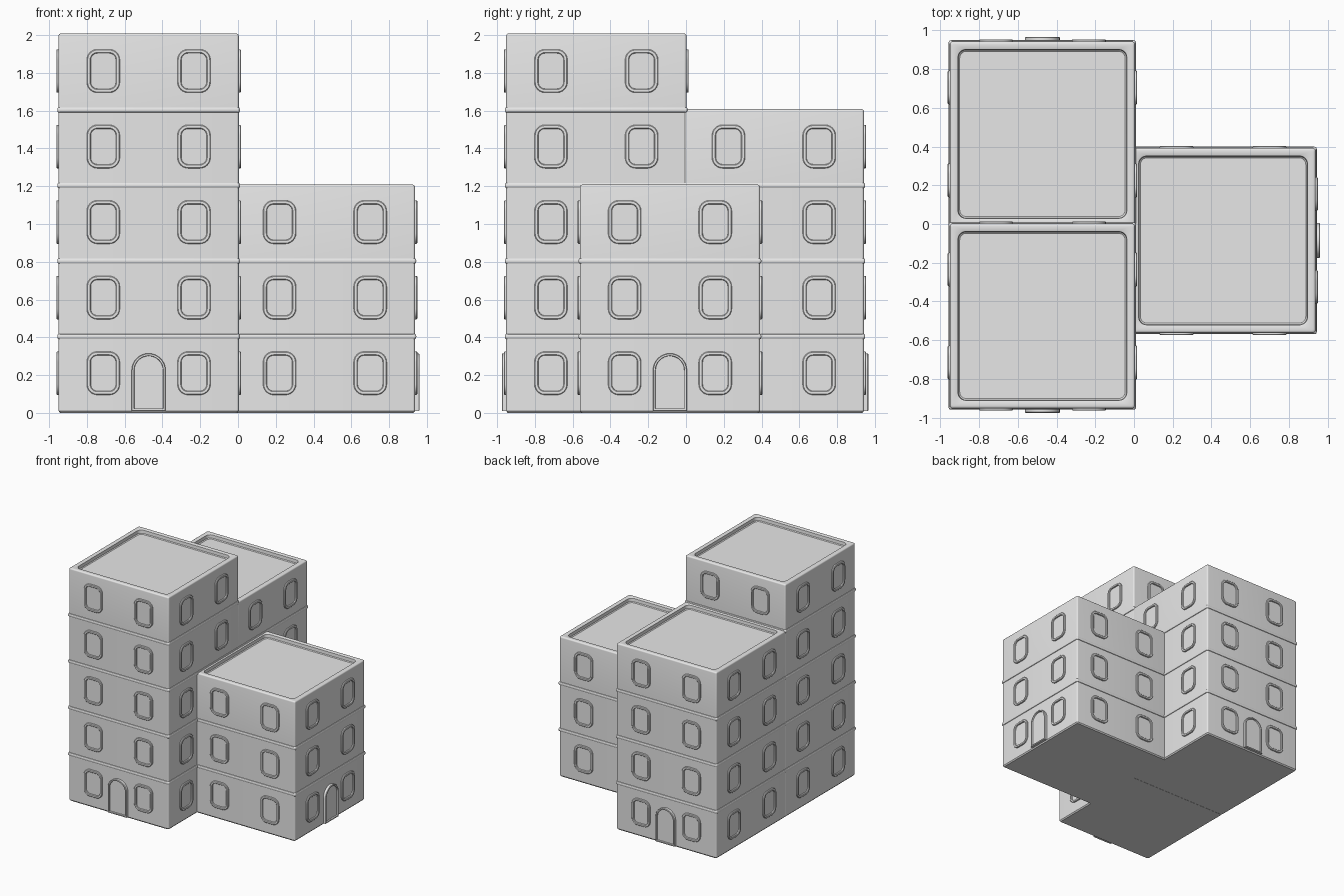
import bpy, bmesh, math
from mathutils import Matrix, Vector

if "Cube" in bpy.data.objects:
    bpy.data.objects.remove(bpy.data.objects["Cube"])

grey = bpy.data.materials.new("plain grey")
grey.use_nodes = True
colour = (0.8, 0.8, 0.8, 1)
grey.diffuse_color = colour
grey.node_tree.nodes["Principled BSDF"].inputs["Base Color"].default_value = colour

FLOOR = 0.4
HALF = 0.477


def rounded_rect(w, h, r, steps=6):
    """Counter-clockwise outline centred on the origin."""
    pts = []
    for k, (sx, sy) in enumerate([(1, 1), (-1, 1), (-1, -1), (1, -1)]):
        for i in range(steps + 1):
            a = math.pi / 2 * (k + i / steps)
            pts.append((sx * (w / 2 - r) + r * math.cos(a),
                        sy * (h / 2 - r) + r * math.sin(a)))
    return pts


def arch(w, h, inset, steps=16):
    """Arched outline standing on the baseline, inset all round."""
    r = w / 2 - inset
    pts = [(-r, inset), (r, inset)]
    for i in range(steps + 1):
        a = math.pi * i / steps
        pts.append((r * math.cos(a), h - w / 2 + r * math.sin(a)))
    return pts


def loft(name, loops):
    """Skin a list of (outline, depth) loops and cap both ends."""
    bm = bmesh.new()
    rings = [[bm.verts.new((x, y, d)) for x, y in pts] for pts, d in loops]
    n = len(rings[0])
    for a, b in zip(rings, rings[1:]):
        for i in range(n):
            j = (i + 1) % n
            bm.faces.new((a[i], a[j], b[j], b[i]))
    bm.faces.new(rings[0][::-1])
    bm.faces.new(rings[-1])
    mesh = bpy.data.meshes.new(name)
    bm.to_mesh(mesh)
    bm.free()
    mesh.materials.append(grey)
    return mesh


def place(name, mesh, matrix):
    ob = bpy.data.objects.new(name, mesh)
    bpy.context.collection.objects.link(ob)
    ob.matrix_world = matrix
    return ob


def tower_mesh(name, floors):
    """Walls with a bead at each floor, rounded rim and sunken roof."""
    top = FLOOR * floors + 0.008
    side = 2 * HALF

    def ring(grow, z, r=0.012):
        return rounded_rect(side + 2 * grow, side + 2 * grow, r), z

    loops = [ring(-0.008, 0), ring(0, 0.01)]
    for f in range(1, floors):
        for i in range(7):
            a = math.pi * i / 6
            loops.append(ring(0.007 * math.sin(a), FLOOR * f + 0.004 - 0.014 * math.cos(a)))
    # rounded outer rim
    for i in range(5):
        a = math.pi / 2 * i / 4
        loops.append(ring(-0.012 * (1 - math.cos(a)), top - 0.012 * (1 - math.sin(a))))
    # inner edge of the parapet, then the roof
    loops += [ring(-0.036, top, 0.04), ring(-0.041, top - 0.003, 0.04),
              ring(-0.043, top - 0.03, 0.04), ring(-0.05, top - 0.036, 0.035)]
    return loft(name, loops)


# Window: raised rounded frame around a sunken pane
window = loft("window", [(rounded_rect(0.175 - 2 * i, 0.23 - 2 * i, 0.056 - i), d) for i, d in
              [(0, -0.01), (0, 0.008), (0.004, 0.012), (0.017, 0.012), (0.02, 0.009), (0.021, 0.001)]])

# Door: arched frame around a shallow panel
door = loft("door", [(arch(0.18, 0.305, i), d) for i, d in
            [(0, -0.01), (0, 0.02), (0.003, 0.023), (0.012, 0.023), (0.014, 0.012)]])

# name: centre x, centre y, floors, quarter turns to the face with the door
towers = {
    "tall_tower": (-0.473, -0.475, 5, 0),
    "middle_tower": (-0.473, 0.465, 4, 2),
    "low_tower": (0.46, -0.085, 3, 1),
}


def covered(p, own):
    return any(n != own and abs(p.x - x) < HALF and abs(p.y - y) < HALF and p.z < f * FLOOR
               for n, (x, y, f, _) in towers.items())


smooth = []
first_window = first_door = None
for name, (cx, cy, floors, door_side) in towers.items():
    smooth.append(place(name, tower_mesh(name, floors), Matrix.Translation((cx, cy, 0))))
    for turn in range(4):
        face = (Matrix.Translation((cx, cy, 0)) @ Matrix.Rotation(turn * math.pi / 2, 4, "Z")
                @ Matrix.Translation((0, -HALF, 0)) @ Matrix.Rotation(math.pi / 2, 4, "X"))
        for f in range(floors):
            for u in (-0.24, 0.24):
                m = face @ Matrix.Translation((u, f * FLOOR + 0.21, 0))
                if not covered(m.translation, name):
                    first_window = place(f"{name}_window", window, m)
        if turn == door_side:
            first_door = place(f"{name}_door", door, face @ Matrix.Translation((0, 0.01, 0)))

# Smooth shading with crisp edges
bpy.ops.object.select_all(action="DESELECT")
for ob in smooth + [first_window, first_door]:
    ob.select_set(True)
bpy.context.view_layer.objects.active = smooth[0]
bpy.ops.object.shade_smooth_by_angle(angle=math.radians(35))
